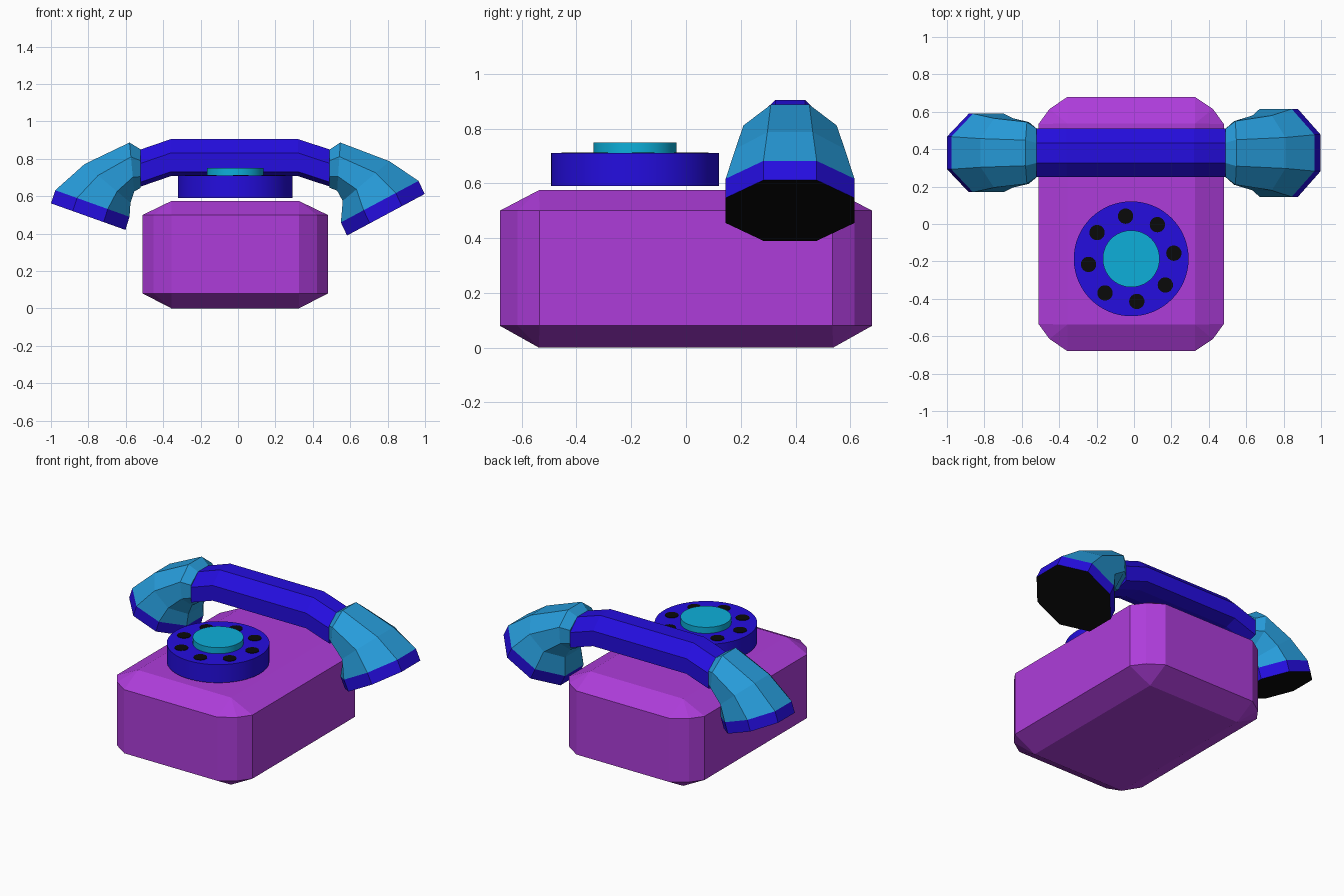
import bpy, bmesh, math

if "Cube" in bpy.data.objects:
    bpy.data.objects.remove(bpy.data.objects["Cube"])


def material(name, rgb):
    m = bpy.data.materials.new(name)
    m.diffuse_color = (*rgb, 1)
    m.use_nodes = True
    m.node_tree.nodes["Principled BSDF"].inputs["Base Color"].default_value = m.diffuse_color
    return m


PURPLE = material("purple", (0.42, 0.046, 0.70))
BLUE = material("deep_blue", (0.018, 0.004, 0.74))
SKY = material("sky_blue", (0.02, 0.33, 0.70))
CYAN = material("cyan", (0.004, 0.43, 0.70))
BLACK = material("black", (0.003, 0.003, 0.003))


def loft(name, rings, mats, band_mat=None, first_cap=0, last_cap=0):
    """Skin a list of equal-length point rings; band_mat gives a material slot per band."""
    bm = bmesh.new()
    vs = [[bm.verts.new(p) for p in ring] for ring in rings]
    n = len(rings[0])
    for b in range(len(vs) - 1):
        for i in range(n):
            j = (i + 1) % n
            f = bm.faces.new((vs[b][i], vs[b][j], vs[b + 1][j], vs[b + 1][i]))
            f.material_index = band_mat[b] if band_mat else 0
    bm.faces.new(vs[0][::-1]).material_index = first_cap
    bm.faces.new(vs[-1]).material_index = last_cap
    bmesh.ops.remove_doubles(bm, verts=bm.verts, dist=1e-5)
    bmesh.ops.recalc_face_normals(bm, faces=bm.faces)
    me = bpy.data.meshes.new(name)
    bm.to_mesh(me)
    bm.free()
    for m in mats:
        me.materials.append(m)
    ob = bpy.data.objects.new(name, me)
    bpy.context.collection.objects.link(ob)
    return ob


def cylinder(name, x, y, z0, z1, r, mat, sides=64):
    bpy.ops.mesh.primitive_cylinder_add(vertices=sides, radius=r, depth=z1 - z0,
                                        location=(x, y, (z0 + z1) / 2))
    ob = bpy.context.object
    ob.name = name
    ob.data.materials.append(mat)
    bpy.ops.object.shade_smooth_by_angle()
    return ob


# Body: box with chamfered edges and two-facet upright corners
CX = -0.015
outer, inner = [], []
for sx, sy in ((1, 1), (-1, 1), (-1, -1), (1, -1)):
    corner = [(0.495, 0.535), (0.437, 0.615), (0.34, 0.68)]
    if sx * sy < 0:
        corner.reverse()
    outer += [(CX + sx * x, sy * y) for x, y in corner]
    inner += [(CX + sx * 0.34, sy * 0.537)] * 3


def at_height(points, z):
    return [(x, y, z) for x, y in points]


bm = bmesh.new()
for z, pts in ((0, inner[::3]), (0.08, outer), (0.5, outer), (0.575, inner[::3])):
    for x, y in pts:
        bm.verts.new((x, y, z))
bmesh.ops.convex_hull(bm, input=bm.verts)
bmesh.ops.dissolve_limit(bm, angle_limit=0.01, verts=bm.verts, edges=bm.edges)
bmesh.ops.recalc_face_normals(bm, faces=bm.faces)
me = bpy.data.meshes.new("body")
bm.to_mesh(me)
bm.free()
me.materials.append(PURPLE)
bpy.context.collection.objects.link(bpy.data.objects.new("body", me))

# Dial, centre cap and finger holes
DY = -0.186
cylinder("dial", CX, DY, 0.59, 0.71, 0.307, BLUE)
cylinder("dial_cap", CX, DY, 0.71, 0.75, 0.152, CYAN)
for k in range(8):
    a = math.radians(7.5 + 45 * k)
    cylinder("finger_hole", CX + 0.23 * math.cos(a), DY + 0.23 * math.sin(a),
             0.707, 0.713, 0.041, BLACK, 24)

# Handset: eight-sided sections, each given by its top point, bottom point and half width
HY = 0.38


def section(top, bottom, hw, upper=0.293, lower=0.293):
    uv = [(0, -0.414), (0, 0.414), (upper, 1), (1 - lower, 1),
          (1, 0.414), (1, -0.414), (1 - lower, -1), (upper, -1)]
    return [(top[0] + (bottom[0] - top[0]) * u, HY + hw * v,
             top[1] + (bottom[1] - top[1]) * u) for u, v in uv]


loft("handset_grip",
     [section((x, z), (x, z - 0.198), 0.13, 0.375, 0.12)
      for x, z in ((-0.52, 0.85), (-0.36, 0.905), (0.322, 0.905), (0.49, 0.85))], [BLUE])

# Ear and mouth pieces: collar, bend, rim, then the black opening
left = [((-0.52, 0.85), (-0.52, 0.645), 0.13),
        ((-0.58, 0.887), (-0.555, 0.625), 0.165),
        ((-0.82, 0.772), (-0.575, 0.565), 0.185),
        ((-0.977, 0.632), (-0.58, 0.49), 0.21),
        ((-1.0, 0.562), (-0.602, 0.42), 0.21)]
right = [((0.49, 0.85), (0.49, 0.645), 0.13),
         ((0.547, 0.887), (0.53, 0.63), 0.17),
         ((0.81, 0.787), (0.56, 0.575), 0.2),
         ((0.965, 0.682), (0.55, 0.46), 0.235),
         ((0.998, 0.612), (0.583, 0.39), 0.235)]
for name, data in (("left_handset_end", left), ("right_handset_end", right)):
    loft(name, [section(*s) for s in data], [SKY, BLUE, BLACK],
         band_mat=[0, 0, 0, 1], last_cap=2)
